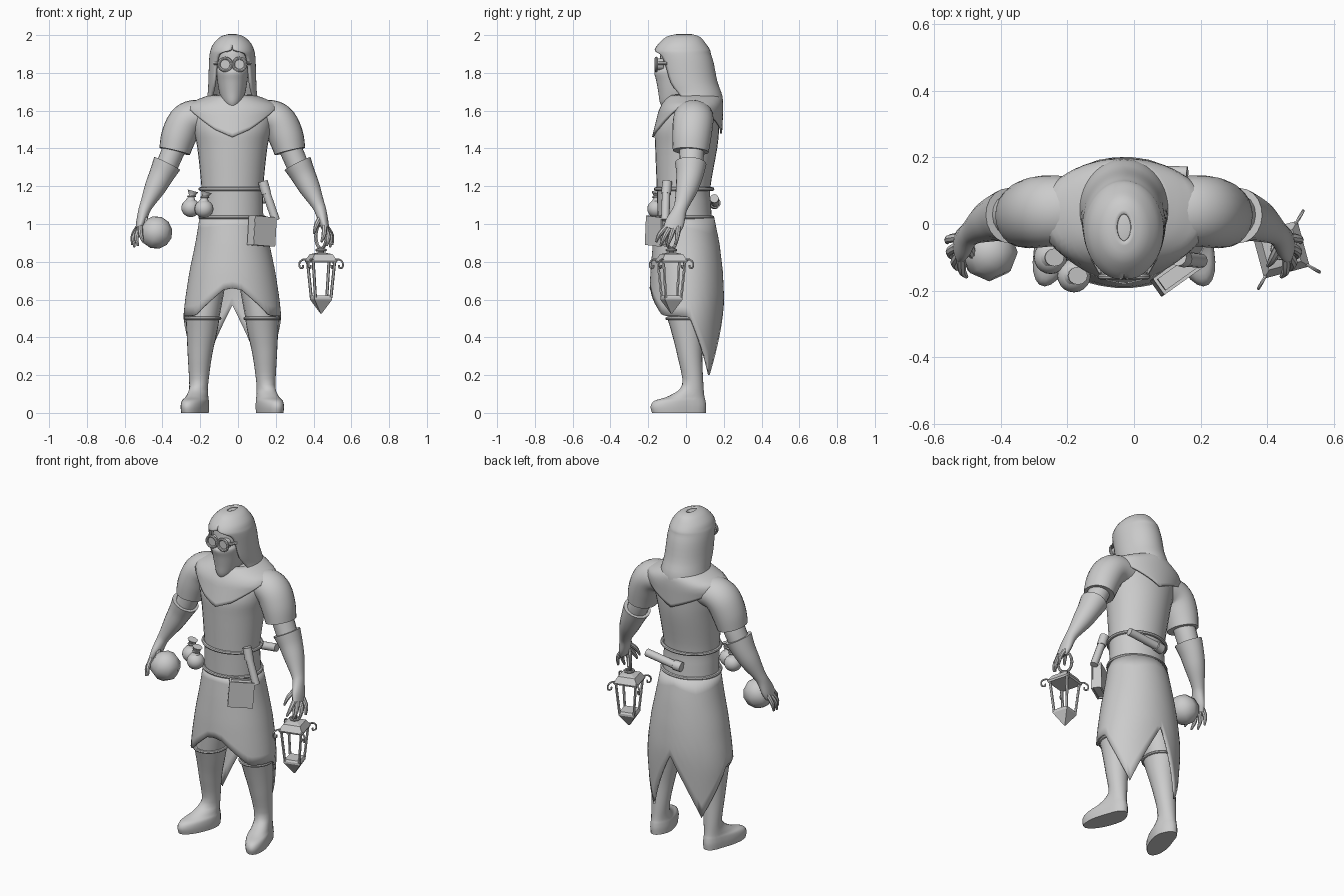
import bpy, bmesh, math
from mathutils import Vector, Matrix

if "Cube" in bpy.data.objects:
    bpy.data.objects.remove(bpy.data.objects["Cube"])

CX = -0.03  # body centre line


def lerp(keys, x):
    """Piecewise linear lookup: keys = [(x, v, v...)] sorted by x."""
    if x <= keys[0][0]:
        return keys[0][1:]
    for p, q in zip(keys, keys[1:]):
        if x <= q[0]:
            t = (x - p[0]) / (q[0] - p[0])
            return [u + (v - u) * t for u, v in zip(p[1:], q[1:])]
    return keys[-1][1:]


def smooth_rows(rows, steps=4):
    """Catmull-Rom refinement of a list of number tuples."""
    out = []
    for i in range(len(rows) - 1):
        quad = (rows[max(i - 1, 0)], rows[i], rows[i + 1], rows[min(i + 2, len(rows) - 1)])
        for s in range(steps):
            t = s / steps
            out.append([0.5 * (2*b + (c-a)*t + (2*a-5*b+4*c-d)*t*t + (3*b-a-3*c+d)*t**3)
                        for a, b, c, d in zip(*quad)])
    return out + [list(rows[-1])]


def skin(name, rings, closed=True, caps=True, thick=0, angle=40):
    """Bridge rings of points into one smooth object."""
    bm = bmesh.new()
    vs = [[bm.verts.new(p) for p in r] for r in rings]
    n = len(vs[0])
    for a, b in zip(vs, vs[1:]):
        for j in range(n if closed else n - 1):
            k = (j + 1) % n
            bm.faces.new((a[j], a[k], b[k], b[j]))
    if caps:
        bm.faces.new(vs[0])
        bm.faces.new(vs[-1])
    bmesh.ops.remove_doubles(bm, verts=bm.verts, dist=1e-5)
    return finish(name, bm, thick, angle)


def finish(name, bm, thick=0, angle=40):
    bmesh.ops.recalc_face_normals(bm, faces=bm.faces)
    me = bpy.data.meshes.new(name)
    bm.to_mesh(me)
    bm.free()
    ob = bpy.data.objects.new(name, me)
    bpy.context.collection.objects.link(ob)
    if thick:
        m = ob.modifiers.new("thickness", 'SOLIDIFY')
        m.thickness = thick
        m.offset = 0
    bpy.ops.object.select_all(action='DESELECT')
    ob.select_set(True)
    bpy.context.view_layer.objects.active = ob
    bpy.ops.object.shade_smooth_by_angle(angle=math.radians(angle))
    return ob


def oval(z, a, yf, yb, deg, cx=CX):
    t = math.radians(deg)
    return (cx + a * math.sin(t), (yf + yb) / 2 - (yb - yf) / 2 * math.cos(t), z)


def body(name, rows, n=32):
    """Stack of ovals (z, half width, front y, back y)."""
    return skin(name, [[oval(*r, 360 * j / n) for j in range(n)] for r in smooth_rows(rows)])


def draped(name, profile, hem, top, rows=10):
    """Cloth hanging from height top to a hem that varies with angle."""
    rings = []
    for i in range(rows + 1):
        ring = []
        for d in range(0, 360, 6):
            z = top + (lerp(hem, min(d, 360 - d))[0] - top) * i / rows
            ring.append(oval(z, *lerp(profile, z), d))
        rings.append(ring)
    return skin(name, rings, caps=False, thick=0.01)


def tube(name, pts, n=16, refine=4, angle=40):
    """Tube through (x, y, z, r1, r2), rings square to the path."""
    pts = smooth_rows(pts, refine) if refine > 1 else pts
    co = [Vector(p[:3]) for p in pts]
    rings = []
    for i, p in enumerate(pts):
        t = (co[min(i + 1, len(co) - 1)] - co[max(i - 1, 0)]).normalized()
        u = t.cross(Vector((0, 1, 0)))
        u = u.normalized() if u.length > 0.05 else Vector((1, 0, 0))
        w = u.cross(t)
        rings.append([co[i] + u * p[3] * math.cos(2*math.pi*j/n) + w * p[4] * math.sin(2*math.pi*j/n)
                      for j in range(n)])
    return skin(name, rings, angle=angle)


def rod(name, path, r, n=8, refine=1):
    return tube(name, [(*p, r, r) for p in path], n, refine)


def loop(name, pts, r, n=8):
    """Closed band of round section following pts."""
    m, rings = len(pts), []
    c = sum((Vector(p) for p in pts), Vector()) / m
    up = (Vector(pts[0]) - c).cross(Vector(pts[m // 4]) - c).normalized()
    for p in pts:
        p = Vector(p)
        o = (p - c).normalized()
        rings.append([p + o * r * math.cos(2*math.pi*k/n) + up * r * math.sin(2*math.pi*k/n) for k in range(n)])
    return skin(name, rings + rings[:1], caps=False)


def ball(name, loc, scale, u=20, v=12):
    bm = bmesh.new()
    bmesh.ops.create_uvsphere(bm, u_segments=u, v_segments=v, radius=1,
                              matrix=Matrix.LocRotScale(Vector(loc), None, Vector(scale)))
    return finish(name, bm, angle=60)


# torso and robe
body("torso", [(1.0, .165, -.15, .14), (1.1, .163, -.152, .132), (1.2, .164, -.155, .13), (1.4, .185, -.163, .165),
               (1.5, .205, -.163, .175), (1.58, .215, -.13, .175), (1.63, .19, -.09, .16), (1.67, .11, -.06, .14)])
draped("skirt", [(.2, .24, -.18, .165), (.5, .255, -.19, .19), (.6, .245, -.19, .197), (.75, .222, -.183, .19),
                 (.9, .19, -.17, .172), (1.03, .169, -.155, .145)],
       [(0, .66), (12, .65), (50, .515), (95, .51), (138, .2), (180, .57)], 1.03)
draped("cowl", [(1.46, .21, -.175, .185), (1.6, .25, -.14, .192), (1.63, .235, -.125, .192),
                (1.66, .17, -.105, .19), (1.68, .115, -.09, .18)],
       [(0, 1.46), (25, 1.5), (60, 1.6), (90, 1.61), (130, 1.57), (180, 1.48)], 1.68)

# belt with two rims
for name, z in (("belt_top_rim", 1.185), ("belt_bottom_rim", 1.035)):
    loop(name, [oval(z, .17, -.16, .14, d) for d in range(0, 360, 10)], .01)

# hood, open at the face
hood_rows = [(1.998, .02, -.05, .03, 0), (1.985, .06, -.10, .07, 0), (1.95, .095, -.14, .10, 0),
             (1.92, .108, -.16, .12, 4), (1.90, .113, -.16, .125, 35), (1.85, .117, -.15, .14, 45),
             (1.75, .12, -.13, .16, 50), (1.68, .125, -.10, .185, 60), (1.62, .14, -.10, .19, 75)]
rings = []
for z, a, yf, yb, op in smooth_rows(hood_rows, 3):
    op = max(op, 0)
    rings.append([oval(z, a, yf, yb, op + (360 - 2 * op) * j / 40) for j in range(41)])
rings.insert(0, [(CX, -.01, 2.0)] * 41)
bm_hood = [r for r in rings[1:]]
skin("hood", bm_hood, closed=False, caps=False, thick=.014)
ball("hood_crown", (CX, -.015, 1.965), (.065, .095, .033))

# masked face and neck
body("masked_face", [(1.625, .035, -.13, -.02), (1.65, .055, -.14, .03), (1.7, .07, -.147, .05), (1.76, .08, -.158, .06),
                     (1.805, .085, -.168, .06), (1.83, .085, -.145, .06), (1.87, .088, -.138, .06),
                     (1.92, .082, -.13, .06), (1.955, .05, -.09, .04)])
rod("neck", [(CX, .02, 1.55), (CX, .0, 1.75)], .06, 16)

# goggles
for s in (-1, 1):
    x = CX + s * .038
    loop("goggle_rim", [(x + .033 * math.cos(a), -.158, 1.845 + .033 * math.sin(a))
                        for a in [math.pi * k / 10 for k in range(20)]], .008)
    rod("goggle_lens", [(x, -.12, 1.845), (x, -.155, 1.845)], .031, 18)
    rod("goggle_strap", [(x + s * .03, -.145, 1.85), (x + s * .055, -.10, 1.85)], .009)
rod("goggle_bridge", [(CX - .012, -.158, 1.85), (CX + .012, -.158, 1.85)], .006)

# arms, hands and legs on both sides
for s, side in ((-1, "left"), (1, "right")):
    def mir(pts):
        return [(CX + s * p[0], *p[1:]) for p in pts]
    tube(side + "_sleeve", mir([(.13, .04, 1.565, .08, .10), (.2, .04, 1.565, .092, .105), (.25, .037, 1.535, .095, .107),
                                (.285, .03, 1.46, .093, .103), (.305, .025, 1.385, .083, .095)]), 24)
    tube(side + "_elbow", mir([(.29, .03, 1.44, .06, .065), (.32, .03, 1.37, .06, .065), (.35, .025, 1.3, .058, .062)]))
    tube(side + "_gauntlet", mir([(.345, .025, 1.32, .077, .083), (.375, .02, 1.26, .066, .072), (.41, .005, 1.19, .056, .06),
                                  (.45, -.02, 1.11, .037, .041), (.467, -.035, 1.07, .031, .038),
                                  (.483, -.058, 1.01, .026, .05), (.495, -.075, .97, .018, .046)]), 20)
    # fingers and thumb: base, knuckle, tip
    for b, k, t in (((.498, -.04, .985), (.525, -.045, .94), (.53, -.055, .89)),
                    ((.498, -.065, .975), (.522, -.082, .93), (.518, -.10, .878)),
                    ((.494, -.088, .975), (.508, -.115, .93), (.5, -.135, .885)),
                    ((.488, -.105, .985), (.485, -.14, .945), (.472, -.158, .905)),
                    ((.468, -.06, 1.04), (.445, -.105, .995), (.432, -.125, .95))):
        tube(side + "_finger", mir([(*b, .014, .014), (*k, .0125, .0125), (*t, .006, .006)]), 8)

    # boot: ovals stacked from sole to knee, toes turned out
    boot = [(0, .18, .063, -.18, .105), (.035, .18, .065, -.187, .107), (.065, .18, .062, -.165, .103),
            (.09, .18, .054, -.09, .097), (.15, .178, .05, -.02, .092), (.3, .172, .064, -.045, .086),
            (.42, .162, .08, -.075, .092), (.505, .157, .09, -.10, .105)]
    rings = []
    for z, c, a, yf, yb in smooth_rows(boot):
        ring = [oval(max(z, 0), a, yf, yb, 15 * j, CX + s * c) for j in range(24)]
        if z < .15:
            ring = [(x + s * max(0, .02 - y) * .28, y, h) for x, y, h in ring]
        rings.append(ring)
    skin(side + "_boot", rings)
    loop(side + "_boot_cuff", [oval(.5, .09, -.10, .105, d, CX + s * .157) for d in range(0, 360, 15)], .009)
    tube(side + "_trouser_leg", mir([(.155, 0, .48, .08, .09), (.12, 0, .7, .085, .10), (.085, 0, .95, .08, .11)]))

# faceted orb under the left palm
bm = bmesh.new()
bmesh.ops.create_uvsphere(bm, u_segments=8, v_segments=6, radius=.087,
                          matrix=Matrix.Translation((-.434, -.085, .955)) @ Matrix.Rotation(.35, 4, 'Y'))
finish("orb", bm, angle=60)

# belt pouches with tied necks
for x, y, z in ((-.25, -.10, 1.085), (-.18, -.155, 1.08)):
    ball("pouch", (x, y, z), (.05, .05, .048))
    tube("pouch_neck", [(x, y, z + .035, .03, .03), (x + .005, y, z + .062, .016, .016), (x + .012, y, z + .09, .03, .027)], 12)
    loop("pouch_tie", [(x + .005 + .018 * math.cos(a), y + .018 * math.sin(a), z + .062)
                       for a in [math.pi * k / 6 for k in range(12)]], .006, 6)

# dagger sheath at the front and scroll at the back
rod("sheath", [(.148, -.105, 1.17), (.2, -.11, 1.02)], .022, 12)
rod("sheath_grip", [(.132, -.10, 1.225), (.15, -.105, 1.16)], .026, 12)
rod("scroll", [(.16, .15, 1.135), (-.03, .155, 1.112)], .023, 14)
rod("scroll_cap", [(-.03, .155, 1.112), (-.075, .15, 1.107)], .029, 14)

# book hanging at the hip: two covers, pages and spine
frame = Matrix.Translation((.127, -.15, .962)) @ Matrix.Rotation(.62, 4, 'Z') @ Matrix.Rotation(.07, 4, 'Y')
for name, c, d in (("book_front_cover", (0, -.025, 0), (.14, .01, .155)), ("book_back_cover", (0, .025, 0), (.14, .01, .155)),
                   ("book_pages", (.002, 0, 0), (.122, .045, .138)), ("book_spine", (-.066, 0, 0), (.01, .055, .155))):
    bm = bmesh.new()
    bmesh.ops.create_cube(bm, size=1, matrix=frame @ Matrix.LocRotScale(Vector(c), None, Vector(d)))
    finish(name, bm, angle=30)

# lantern
LX, LY = .44, -.077


def lan(r, z, deg):
    return (LX + r * math.cos(math.radians(deg)), LY + r * math.sin(math.radians(deg)), z)


corners = (60, 150, 240, 330)
skin("lantern_roof", [[lan(r, z, d) for d in corners]
                      for r, z in ((.095, .795), (.1, .805), (.07, .84), (.018, .85))], angle=20)
skin("lantern_base", [[lan(r, z, d) for d in corners]
                      for r, z in ((.06, .622), (.068, .612), (.068, .6), (.005, .527))], angle=20)
rod("lantern_stem", [(LX, LY, .84), (LX, LY, .875)], .014)
for d in corners:
    rod("lantern_bar", [lan(.083, .80, d), lan(.06, .61, d)], .008, 6)
    rod("lantern_hook", [lan(.08, .81, d), lan(.11, .812, d), lan(.132, .795, d), lan(.13, .77, d), lan(.112, .768, d),
                         lan(.11, .782, d)], .005, 6, 3)
ring_dir = Vector((math.cos(.8), -math.sin(.8), 0))
loop("lantern_handle", [Vector((LX, LY, .935)) + ring_dir * .04 * math.cos(a) + Vector((0, 0, .065 * math.sin(a)))
                        for a in [math.pi * k / 8 for k in range(16)]], .009)
loop("lantern_top_ring", [(LX + .024 * math.cos(a), LY + .024 * math.sin(a), .862)
                          for a in [math.pi * k / 8 for k in range(16)]], .007)
